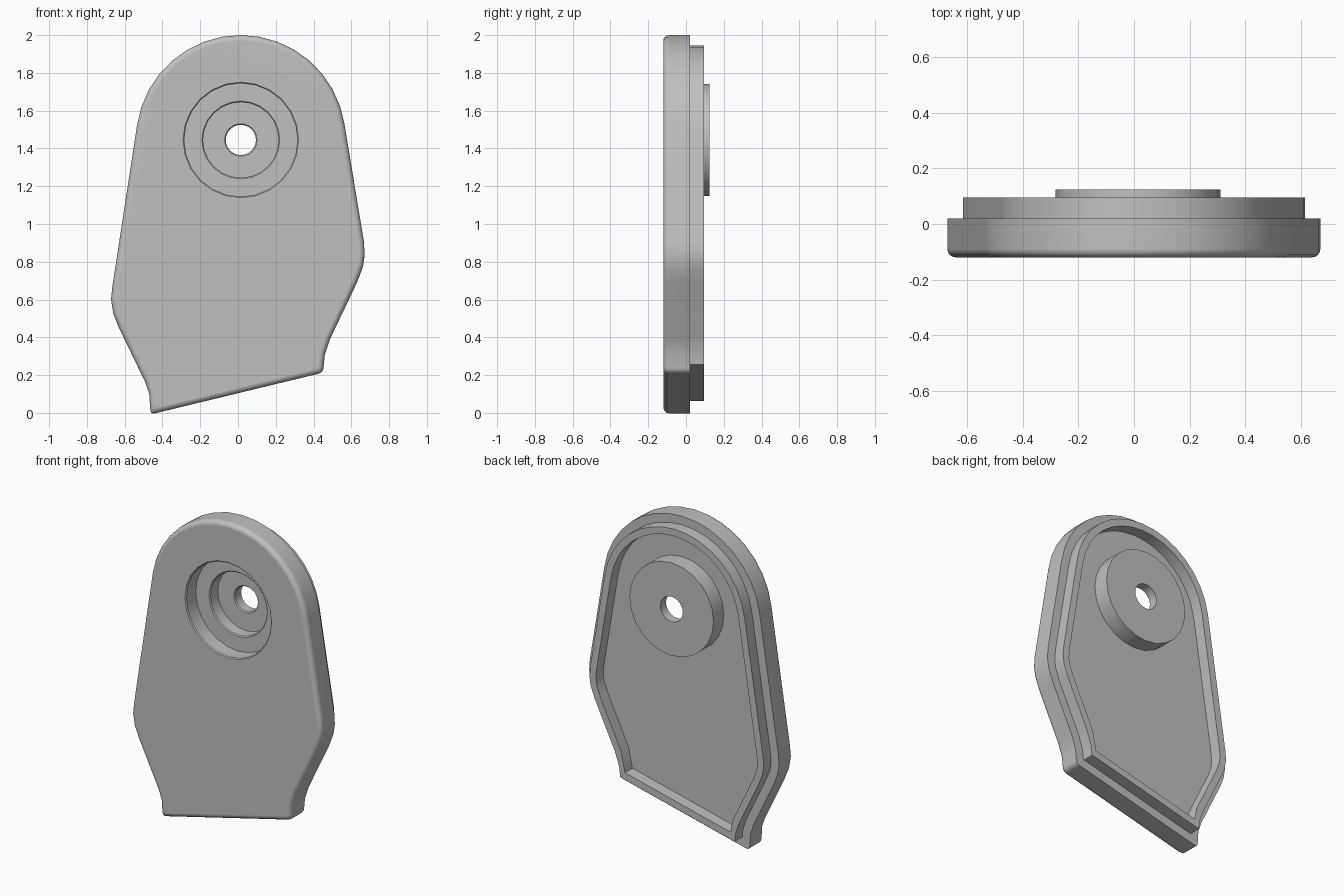
import bpy, bmesh, math
from mathutils import Vector

cube = bpy.data.objects.get("Cube")
if cube:
    bpy.data.objects.remove(cube, do_unlink=True)

GREY = (0.53, 0.53, 0.53, 1)
mat = bpy.data.materials.new("plain grey")
mat.use_nodes = True
mat.diffuse_color = GREY
mat.node_tree.nodes["Principled BSDF"].inputs["Base Color"].default_value = GREY

CENTRE = Vector((0.015, 1.445))   # axis of the bore and the rounded top
FRONT, BACK, LIP, BOSS = -0.12, 0.02, 0.095, 0.125


def circle(r, n=24):
    return [CENTRE + Vector((math.cos(a), math.sin(a))) * r
            for a in (math.tau * i / n for i in range(n))]


def outline(neck=True):
    """Counter-clockwise plate outline; the first two points are the sharp foot corners."""
    pts = [(-0.463, -0.008), (0.45, 0.213)]
    pts += [(0.46, 0.31)] if neck else []
    pts += [(0.487, 0.39), (0.63, 0.69), (0.662, 0.775), (0.671, 0.84), (0.666, 0.91)]
    for i in range(17):
        a = math.radians(8.7 + i * (180 - 2 * 8.7) / 16)
        pts.append(CENTRE + Vector((math.cos(a), math.sin(a))) * 0.555)
    pts += [(-0.665, 0.67), (-0.672, 0.6), (-0.66, 0.525), (-0.63, 0.45), (-0.49, 0.16)]
    pts += [(-0.47, 0.1)] if neck else []
    return [Vector(p) for p in pts]


def inset(pts, d):
    """Move every side of the loop inward by d, with mitred corners."""
    out = []
    for i, p in enumerate(pts):
        a = (p - pts[i - 1]).normalized()
        b = (pts[(i + 1) % len(pts)] - p).normalized()
        na, nb = Vector((-a.y, a.x)), Vector((-b.y, b.x))
        out.append(p + (na + nb) * d / (1 + na.dot(nb)))
    return out


def round_foot(pts, r=0.025):
    """Round off the two foot corners."""
    out = []
    for i, p in enumerate(pts):
        if i > 1:
            out.append(p)
            continue
        a = p + (pts[i - 1] - p).normalized() * r
        b = p + (pts[i + 1] - p).normalized() * r
        for t in (0, 0.33, 0.67, 1):
            out.append(a * (1 - t) ** 2 + p * 2 * t * (1 - t) + b * t ** 2)
    return out


def loft(name, rings):
    """Capped solid through (y, loop) rings with equal point counts."""
    bm = bmesh.new()
    rows = [[bm.verts.new((p.x, y, p.y)) for p in loop] for y, loop in rings]
    n = len(rows[0])
    for lo, hi in zip(rows, rows[1:]):
        for i in range(n):
            j = (i + 1) % n
            bm.faces.new((lo[i], lo[j], hi[j], hi[i]))
    bm.faces.new(rows[0])
    bm.faces.new(rows[-1])
    bmesh.ops.recalc_face_normals(bm, faces=bm.faces)
    mesh = bpy.data.meshes.new(name)
    bm.to_mesh(mesh)
    bm.free()
    mesh.materials.append(mat)
    obj = bpy.data.objects.new(name, mesh)
    bpy.context.collection.objects.link(obj)
    return obj


def combine(target, tool, operation):
    """Apply a boolean and discard the tool."""
    tool.hide_render = True
    mod = target.modifiers.new("combine", "BOOLEAN")
    mod.operation, mod.solver, mod.object = operation, "EXACT", tool
    bpy.context.view_layer.objects.active = target
    bpy.ops.object.modifier_apply(modifier=mod.name)
    bpy.data.objects.remove(tool, do_unlink=True)


# Plate with a rounded front edge, then the stepped-in lip behind it
base = outline()
R = 0.03
rings = []
for k in range(5):
    a = math.pi / 2 * k / 4
    rings.append((FRONT + R * (1 - math.sin(a)),
                  round_foot(inset(base, R * (1 - math.cos(a))))))
rings.sort(key=lambda ring: ring[0])
rings.append((BACK, round_foot(base)))
lip_loop = round_foot(inset(base, 0.055), 0.004)
rings += [(BACK, lip_loop), (LIP, lip_loop)]
plate = loft("cover_plate", rings)

# Shallow pocket inside the lip
pocket_loop = inset(outline(neck=False), 0.1)
combine(plate, loft("pocket_cutter", [(BACK, pocket_loop), (0.2, pocket_loop)]), "DIFFERENCE")

# Round boss on the back
combine(plate, loft("boss", [(0.0, circle(0.297)), (BOSS, circle(0.297))]), "UNION")

# Stepped bore from the front, with a small chamfer at each mouth
C = 0.006
bore = [(FRONT - 0.05, 0.3 + C), (FRONT, 0.3 + C), (FRONT + C, 0.3),
        (-0.02, 0.3), (-0.02, 0.2 + C), (-0.02 + C, 0.2),
        (0.06, 0.2), (0.06, 0.08 + C), (0.06 + C, 0.08), (0.2, 0.08)]
combine(plate, loft("bore_cutter", [(y, circle(r)) for y, r in bore]), "DIFFERENCE")

# Smooth the curved sides and keep the large faces flat
bpy.ops.object.select_all(action="DESELECT")
plate.select_set(True)
bpy.context.view_layer.objects.active = plate
bpy.ops.object.shade_smooth_by_angle(angle=math.radians(30))
weighted = plate.modifiers.new("flat_faces", "WEIGHTED_NORMAL")
weighted.keep_sharp = True
